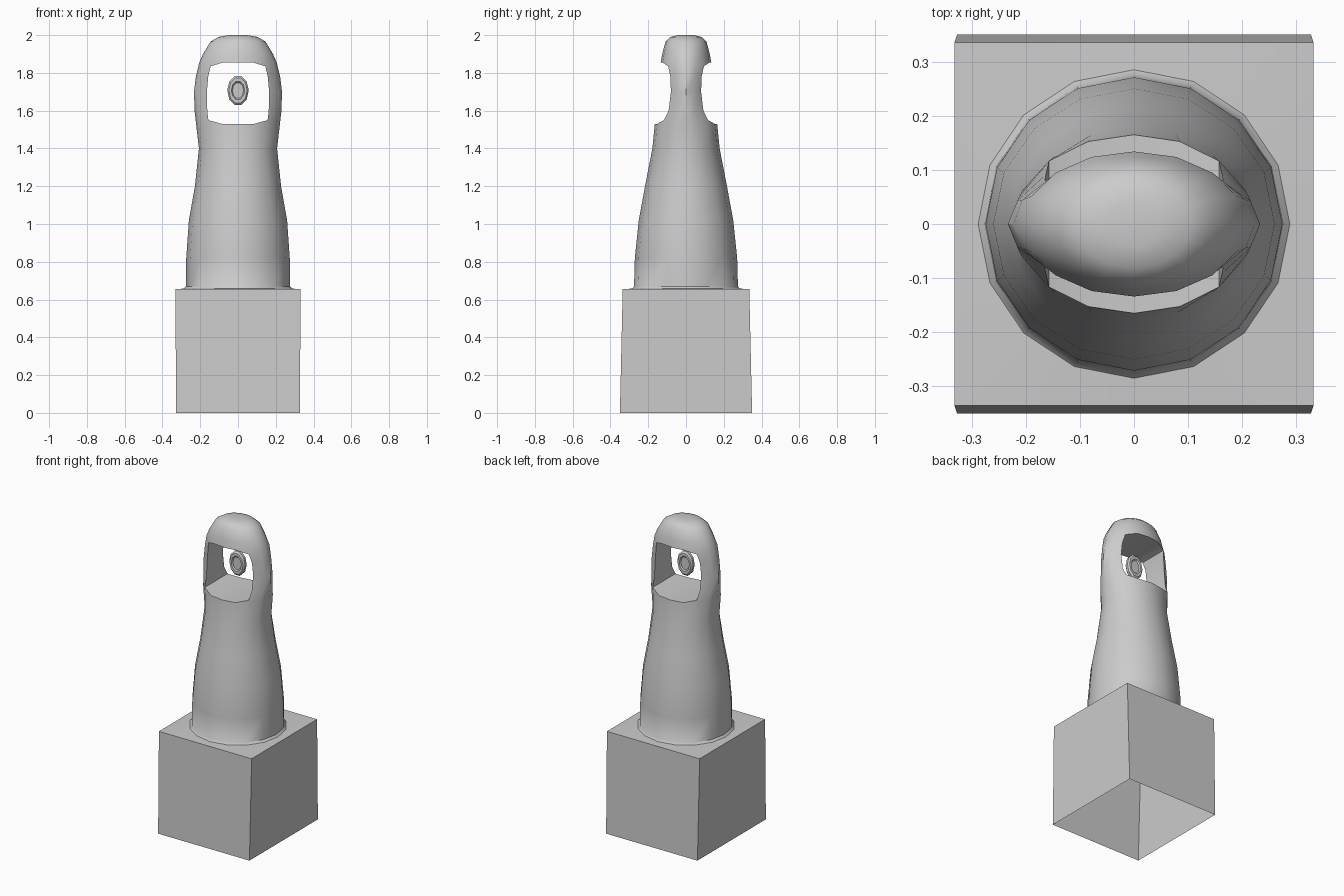
import bpy, bmesh
from math import sin, cos, pi, radians

if "Cube" in bpy.data.objects:
    bpy.data.objects.remove(bpy.data.objects["Cube"])

N = 16


def ellipse(z, rx, ry):
    return [(rx * cos(2 * pi * i / N), ry * sin(2 * pi * i / N), z) for i in range(N)]


def rectangle(z, hx, hy):
    # ring of N points pushed out onto a rectangle, corners at 45 degrees
    pts = []
    for i in range(N):
        c, s = cos(2 * pi * i / N), sin(2 * pi * i / N)
        m = max(abs(c), abs(s))
        pts.append((hx * c / m, hy * s / m, z))
    return pts


def finish(name, bm, angle):
    bmesh.ops.recalc_face_normals(bm, faces=bm.faces)
    me = bpy.data.meshes.new(name)
    bm.to_mesh(me)
    bm.free()
    ob = bpy.data.objects.new(name, me)
    bpy.context.collection.objects.link(ob)
    bpy.ops.object.select_all(action='DESELECT')
    ob.select_set(True)
    bpy.context.view_layer.objects.active = ob
    bpy.ops.object.shade_smooth_by_angle(angle=radians(angle))
    return ob


# Tower: square open-bottomed base flowing into a round neck and oval head
profile = [
    (0.658, 0.288, 0.285), (0.67, 0.276, 0.275), (0.82, 0.274, 0.271),
    (1.02, 0.260, 0.250), (1.2, 0.228, 0.217), (1.4, 0.207, 0.178),
    (1.53, 0.222, 0.165), (1.6, 0.230, 0.130), (1.7, 0.233, 0.113),
    (1.78, 0.223, 0.117), (1.855, 0.205, 0.134), (1.90, 0.185, 0.126),
    (1.965, 0.146, 0.109), (1.99, 0.105, 0.082), (2.0, 0.050, 0.042)]
rings = [rectangle(0, 0.327, 0.35), rectangle(0.655, 0.332, 0.335)]
rings += [ellipse(*p) for p in profile]
LOW, HIGH = 8, 12          # rings bounding the window
A, B = N // 8, 3 * N // 8  # window spans 45 to 135 degrees, front and back

bm = bmesh.new()
v = [[bm.verts.new(p) for p in ring] for ring in rings]
for i in (A, B, N - A, N - B):   # rounded window corners
    v[LOW][i].co.z += 0.02
    v[HIGH][i].co.z -= 0.02
for r in range(len(v) - 1):
    for i in range(N):
        opening = A <= i < B or N - B <= i < N - A
        if LOW <= r < HIGH and opening:
            continue
        j = (i + 1) % N
        bm.faces.new((v[r][i], v[r][j], v[r + 1][j], v[r + 1][i]))
bm.faces.new(v[-1])
# window floor and ceiling
for r in (LOW, HIGH):
    for i in range(A, B):
        bm.faces.new((v[r][i], v[r][i + 1], v[r][N - i - 1], v[r][N - i]))
# window side walls
for r in range(LOW, HIGH):
    for i in (A, B):
        bm.faces.new((v[r][i], v[r + 1][i], v[r + 1][N - i], v[r][N - i]))
finish("tower", bm, 40)

# Floating oval disc with a raised rim on both sides
bm = bmesh.new()
M = 10
half = [(0.52, 0.010), (0.62, 0.018), (0.85, 0.018), (1.0, 0.008)]
section = [(s, -y) for s, y in half] + [(s, y) for s, y in reversed(half)]
loops = [[bm.verts.new((0.057 * s * sin(2 * pi * (k + 0.5) / M), y,
                        1.707 + 0.081 * s * cos(2 * pi * (k + 0.5) / M)))
          for k in range(M)] for s, y in section]
for a, b in zip(loops, loops[1:]):
    for k in range(M):
        bm.faces.new((a[k], a[(k + 1) % M], b[(k + 1) % M], b[k]))
bm.faces.new(loops[0])
bm.faces.new(loops[-1])
finish("window_disc", bm, 30)
